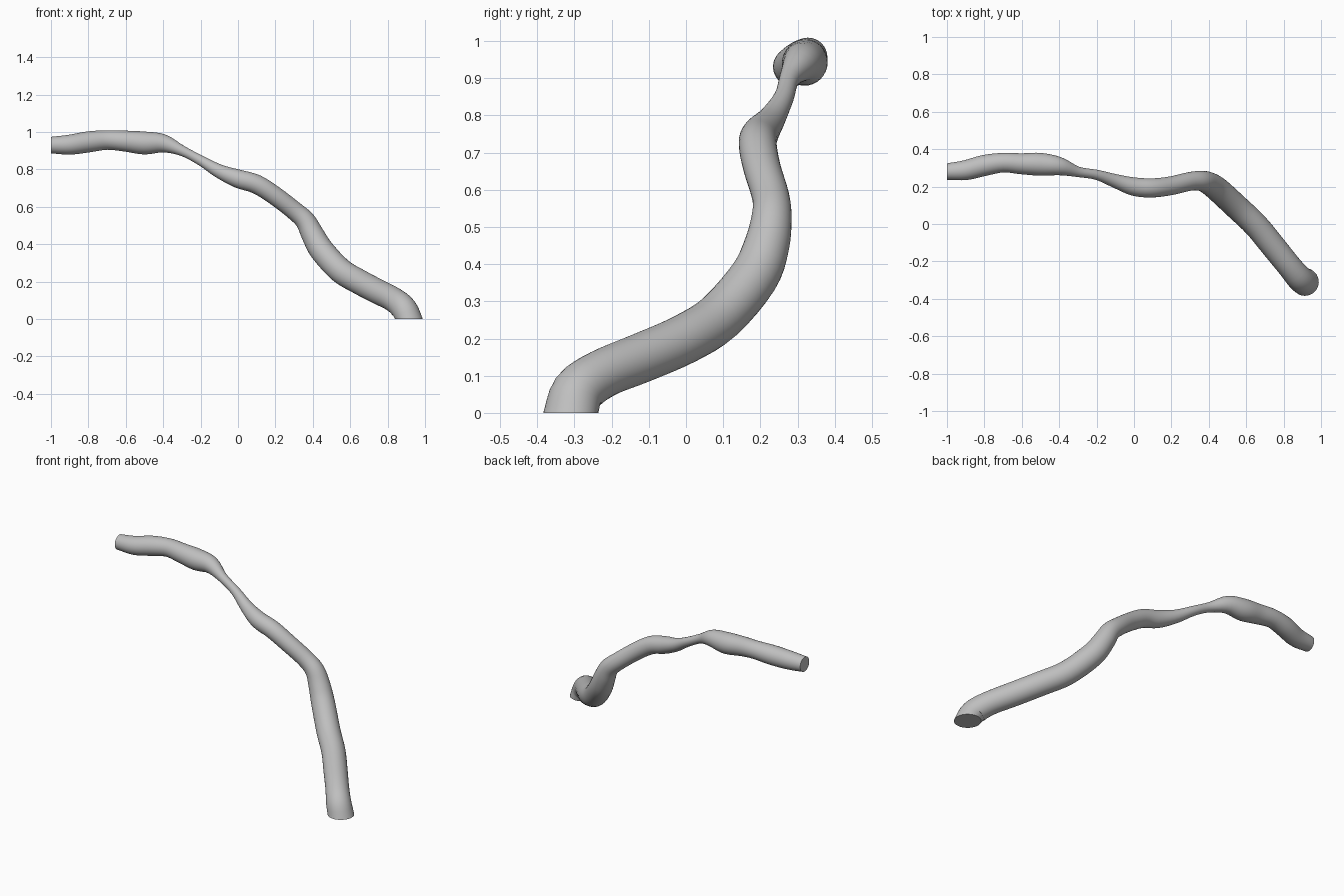
import bpy, bmesh, math
from mathutils import Vector

cube = bpy.data.objects.get("Cube")
if cube:
    bpy.data.objects.remove(cube)

# Plain grey surface
grey = bpy.data.materials.new("plain grey")
grey.use_nodes = True
grey.diffuse_color = (0.52, 0.52, 0.52, 1)
grey.node_tree.nodes["Principled BSDF"].inputs["Base Color"].default_value = grey.diffuse_color

# Centre line of the branch: x, y, z, radius
path = [Vector(p) for p in (
    (-1, .28, .93, .044), (-.9, .288, .932, .053), (-.8, .313, .947, .056),
    (-.7, .328, .957, .052), (-.6, .322, .951, .056), (-.5, .319, .941, .061),
    (-.4, .309, .939, .049), (-.3, .279, .90, .028), (-.2, .263, .848, .027),
    (-.1, .23, .79, .037), (0, .2, .75, .049), (.1, .193, .72, .051),
    (.2, .205, .657, .05), (.3, .228, .58, .05), (.36, .23, .525, .054),
    (.4, .217, .45, .061), (.45, .182, .365, .066), (.55, .09, .258, .067),
    (.65, -.005, .198, .067), (.745, -.12, .148, .067), (.83, -.225, .105, .066),
    (.885, -.29, .058, .07), (.914, -.31, 0, .074))]
STEPS, SIDES = 4, 32


def catmull(a, b, c, d, t):
    return 0.5 * (2 * b + (c - a) * t + (2 * a - 5 * b + 4 * c - d) * t * t
                  + (3 * b - a - 3 * c + d) * t ** 3)


# Smooth samples along the centre line
ext = [2 * path[0] - path[1]] + path + [2 * path[-1] - path[-2]]
samples = [catmull(*ext[i:i + 4], s / STEPS)
           for i in range(len(path) - 1) for s in range(STEPS)] + [path[-1]]
last = len(samples) - 1

# Sweep a round section, with one end cut upright and the other cut level
bm = bmesh.new()
rings = []
side = Vector((0, 1, 0))
for i, p in enumerate(samples):
    tangent = (samples[min(i + 1, last)] - samples[max(i - 1, 0)]).xyz.normalized()
    if i == 0:
        tangent = Vector((1, 0, 0))
    # Ease the sections into the level cut at the foot
    ease = max(0, 1 - (last - i) / 5)
    tangent = tangent.lerp(Vector((0, 0, -1)), ease).normalized()
    side = (side - tangent * side.dot(tangent)).normalized()
    up = tangent.cross(side)
    ring = []
    for k in range(SIDES):
        a = math.tau * k / SIDES
        ring.append(bm.verts.new(p.xyz + p.w * (side * math.cos(a) + up * math.sin(a))))
    rings.append(ring)
for a, b in zip(rings, rings[1:]):
    for k in range(SIDES):
        n = (k + 1) % SIDES
        bm.faces.new((a[k], a[n], b[n], b[k]))
bm.faces.new(rings[0])
bm.faces.new(rings[-1])
bmesh.ops.recalc_face_normals(bm, faces=bm.faces[:])

mesh = bpy.data.meshes.new("branch")
bm.to_mesh(mesh)
bm.free()
mesh.materials.append(grey)
branch = bpy.data.objects.new("branch", mesh)
bpy.context.collection.objects.link(branch)
bpy.ops.object.select_all(action='DESELECT')
branch.select_set(True)
bpy.context.view_layer.objects.active = branch
bpy.ops.object.shade_smooth_by_angle(angle=math.radians(40))
